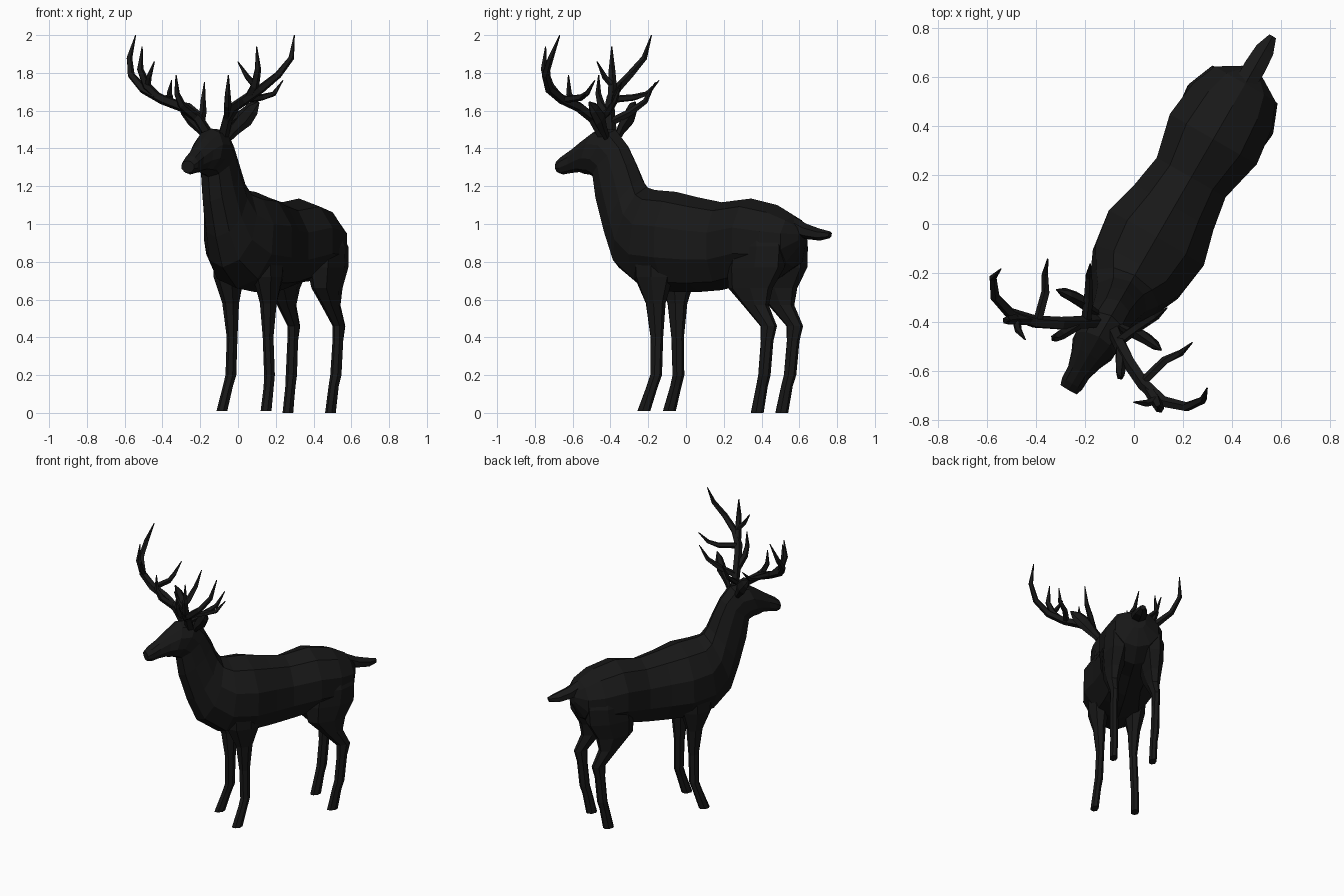
import bpy, bmesh, math
from mathutils import Vector, Matrix

# The animal is modelled symmetric along local y, then turned 30 degrees.
PLACE = Matrix.Translation((0.093, -0.053, 0)) @ Matrix.Rotation(math.radians(-30), 4, 'Z')

coat = bpy.data.materials.new("dark_coat")
coat.diffuse_color = (0.009, 0.009, 0.009, 1)


def loft(name, rings):
    """Skin a list of equal-length point rings and cap both ends."""
    bm = bmesh.new()
    loops = [[bm.verts.new(PLACE @ Vector(p)) for p in ring] for ring in rings]
    n = len(loops[0])
    for a, b in zip(loops, loops[1:]):
        for i in range(n):
            j = (i + 1) % n
            bm.faces.new((a[i], a[j], b[j], b[i]))
    bm.faces.new(loops[0])
    bm.faces.new(loops[-1])
    bmesh.ops.recalc_face_normals(bm, faces=bm.faces[:])
    mesh = bpy.data.meshes.new(name)
    bm.to_mesh(mesh)
    bm.free()
    mesh.materials.append(coat)
    obj = bpy.data.objects.new(name, mesh)
    bpy.context.collection.objects.link(obj)
    return obj


def spine_loft(name, sections, sides=10):
    """Sections: top y, top z, bottom y, bottom z, half width."""
    rings = []
    for ty, tz, by, bz, hw in sections:
        ring = []
        for k in range(sides):
            a = 2 * math.pi * k / sides
            c, s = math.cos(a), math.sin(a)
            ring.append((hw * s, (ty + by) / 2 + c * (ty - by) / 2,
                         (tz + bz) / 2 + c * (tz - bz) / 2))
        rings.append(ring)
    return loft(name, rings)


def leg(name, side, sections, sides=7):
    """Sections: x, y, z, half width, half depth."""
    rings = []
    for x, y, z, rx, ry in sections:
        rings.append([(side * (x + rx * math.sin(2 * math.pi * k / sides)),
                       y - ry * math.cos(2 * math.pi * k / sides), z)
                      for k in range(sides)])
    return loft(name, rings)


def tube(name, side, points, radii, sides=5, flat=1.0):
    """Tapered tube along a path."""
    pts = [Vector((side * x, y, z)) for x, y, z in points]
    rings = []
    for i, p in enumerate(pts):
        t = (pts[min(i + 1, len(pts) - 1)] - pts[max(i - 1, 0)]).normalized()
        a = t.cross(Vector((0, 1, 0))).normalized()
        b = t.cross(a)
        rings.append([p + radii[i] * (a * math.cos(2 * math.pi * k / sides)
                                      + b * flat * math.sin(2 * math.pi * k / sides))
                      for k in range(sides)])
    return loft(name, rings)


# Torso, neck and head in one skin
spine_loft("body", [
    (0.78, 0.98, 0.775, 0.88, 0.05), (0.72, 1.045, 0.72, 0.77, 0.15),
    (0.62, 1.10, 0.61, 0.70, 0.195), (0.46, 1.135, 0.46, 0.69, 0.215),
    (0.28, 1.115, 0.28, 0.65, 0.17), (0.14, 1.14, 0.14, 0.64, 0.195),
    (0.00, 1.17, -0.01, 0.64, 0.235), (-0.13, 1.18, -0.20, 0.66, 0.21),
    (-0.18, 1.195, -0.35, 0.77, 0.155), (-0.21, 1.24, -0.42, 0.93, 0.12),
    (-0.25, 1.33, -0.48, 1.12, 0.102), (-0.30, 1.42, -0.50, 1.25, 0.092),
    (-0.37, 1.50, -0.53, 1.262, 0.098), (-0.47, 1.505, -0.56, 1.265, 0.095),
    (-0.55, 1.455, -0.59, 1.275, 0.072), (-0.63, 1.40, -0.64, 1.27, 0.052),
    (-0.69, 1.362, -0.69, 1.262, 0.05), (-0.72, 1.335, -0.715, 1.27, 0.04)])

# Tail
spine_loft("tail", [
    (0.68, 1.06, 0.72, 0.94, 0.05), (0.80, 1.00, 0.80, 0.92, 0.052),
    (0.88, 0.975, 0.88, 0.912, 0.045), (0.945, 0.96, 0.94, 0.925, 0.018)], 6)

FRONT = [(0.11, -0.07, 0.88, 0.085, 0.13), (0.12, -0.07, 0.72, 0.07, 0.115),
         (0.115, -0.06, 0.58, 0.042, 0.058), (0.11, -0.055, 0.40, 0.027, 0.037),
         (0.118, -0.055, 0.20, 0.028, 0.034), (0.125, -0.075, 0.14, 0.026, 0.033),
         (0.135, -0.12, 0.01, 0.027, 0.038)]
HIND = [(0.10, 0.56, 1.00, 0.06, 0.11), (0.115, 0.57, 0.88, 0.085, 0.165),
        (0.12, 0.555, 0.77, 0.082, 0.175), (0.13, 0.53, 0.66, 0.058, 0.135),
        (0.135, 0.565, 0.57, 0.04, 0.078), (0.138, 0.645, 0.46, 0.028, 0.05),
        (0.138, 0.635, 0.38, 0.027, 0.037), (0.136, 0.617, 0.20, 0.029, 0.036),
        (0.132, 0.60, 0.14, 0.026, 0.034), (0.13, 0.57, 0.0, 0.026, 0.038)]

# Antler tines: path points and radii
TINES = {
    "upper_tine": ([(0.27, -0.55, 1.665), (0.33, -0.58, 1.73), (0.36, -0.60, 1.82),
                    (0.35, -0.595, 1.94)], [0.022, 0.024, 0.018, 0.003]),
    "fork_tine": ([(0.33, -0.575, 1.73), (0.30, -0.61, 1.78), (0.255, -0.63, 1.86)],
                  [0.018, 0.015, 0.003]),
    "rear_tine": ([(0.25, -0.53, 1.66), (0.28, -0.42, 1.67), (0.32, -0.36, 1.69),
                   (0.34, -0.30, 1.76)], [0.02, 0.018, 0.014, 0.003]),
    "brow_tine": ([(0.10, -0.47, 1.57), (0.14, -0.54, 1.63), (0.155, -0.565, 1.69),
                   (0.16, -0.565, 1.79)], [0.022, 0.022, 0.016, 0.003]),
    "inner_tine": ([(0.08, -0.44, 1.54), (0.12, -0.35, 1.59), (0.16, -0.28, 1.65),
                    (0.18, -0.23, 1.75)], [0.022, 0.02, 0.015, 0.003]),
}

for side, word in ((1, "left"), (-1, "right")):
    # Legs
    leg(f"front_leg_{word}", side, FRONT)
    leg(f"hind_leg_{word}", side, HIND)
    # Ears
    tube(f"ear_{word}", side,
         [(0.06, -0.39, 1.46), (0.10, -0.39, 1.505), (0.155, -0.38, 1.56),
          (0.205, -0.385, 1.61), (0.245, -0.39, 1.645)],
         [0.025, 0.036, 0.05, 0.04, 0.006], 6, 0.55)
    # Antler beam
    tube(f"antler_beam_{word}", side,
         [(0.045, -0.42, 1.47), (0.09, -0.455, 1.56), (0.16, -0.50, 1.62),
          (0.255, -0.547, 1.66), (0.36, -0.568, 1.715), (0.45, -0.54, 1.79),
          (0.495, -0.48, 1.88), (0.485, -0.43, 2.0)],
         [0.03, 0.028, 0.028, 0.027, 0.024, 0.02, 0.016, 0.003])
    for tine, (path, radii) in TINES.items():
        tube(f"{tine}_{word}", side, path, radii)
